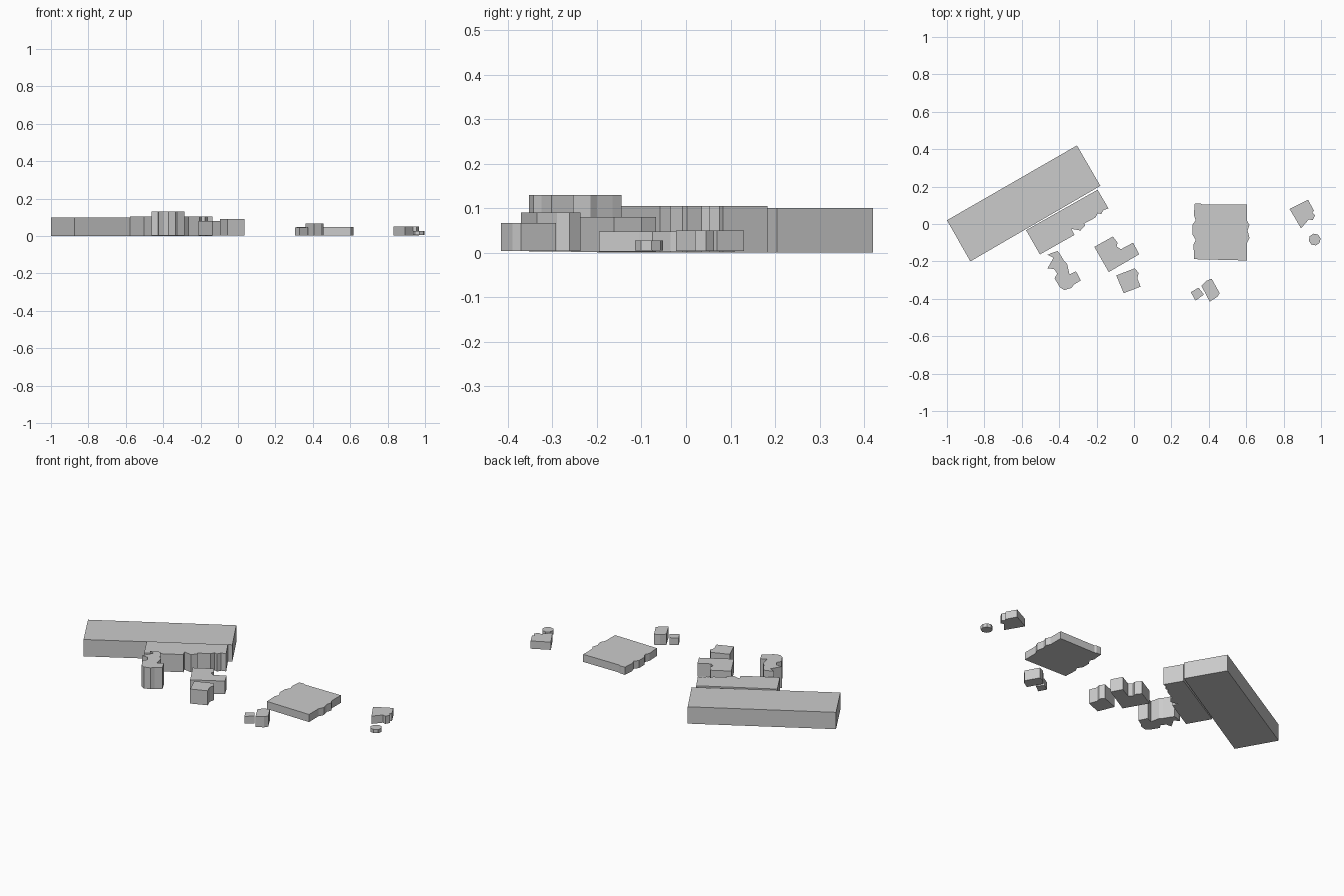
import bpy, bmesh, math


def block(name, footprint, base, top):
    """Extrude a ground-plan outline into a flat-roofed building."""
    bm = bmesh.new()
    face = bm.faces.new([bm.verts.new((x, y, base)) for x, y in footprint])
    walls = bmesh.ops.extrude_face_region(bm, geom=[face])
    roof = [v for v in walls["geom"] if isinstance(v, bmesh.types.BMVert)]
    bmesh.ops.translate(bm, vec=(0, 0, top - base), verts=roof)
    bmesh.ops.recalc_face_normals(bm, faces=bm.faces)
    mesh = bpy.data.meshes.new(name)
    bm.to_mesh(mesh)
    bm.free()
    bpy.context.collection.objects.link(bpy.data.objects.new(name, mesh))


# long hall
block("long_hall", [(-1, .02), (-.875, -.2), (-.18, .204), (-.305, .42)], 0, .1)

# stepped terrace beside the hall
block("terrace_building", [
    (-.577, -.033), (-.503, -.163), (-.318, -.058), (-.334, -.026),
    (-.286, -.035), (-.262, -.008), (-.267, .002), (-.205, .035),
    (-.195, .058), (-.176, .053), (-.163, .075), (-.136, .083),
    (-.195, .183)], 0, .105)

# tall house with bays
block("tall_house", [
    (-.463, -.165), (-.44, -.155), (-.408, -.145), (-.393, -.165),
    (-.372, -.2), (-.357, -.215), (-.345, -.27), (-.31, -.253),
    (-.285, -.302), (-.322, -.325), (-.335, -.342), (-.372, -.353),
    (-.395, -.34), (-.425, -.29), (-.41, -.265), (-.428, -.24),
    (-.463, -.238), (-.43, -.18)], .003, .13)

# house with a recessed corner
block("corner_house", [
    (-.212, -.122), (-.135, -.257), (.028, -.162), (-.005, -.1),
    (-.07, -.135), (-.093, -.12), (-.088, -.1), (-.113, -.067)], .002, .08)

# square house
block("square_house", [
    (-.095, -.275), (-.055, -.37), (.035, -.335), (.018, -.29),
    (.025, -.262), (.004, -.237)], .004, .09)

# broad low building with bowed side bays
block("broad_building", [
    (.325, .11), (.355, .11), (.365, .104), (.603, .104), (.603, .02),
    (.617, -.005), (.607, -.035), (.618, -.075), (.603, -.105),
    (.603, -.195), (.322, -.188), (.318, -.11), (.33, -.085),
    (.312, -.055), (.312, -.005), (.33, .02), (.32, .05)], .003, .048)

# cottage and its shed
block("cottage", [
    (.36, -.33), (.385, -.305), (.415, -.292), (.458, -.37),
    (.445, -.39), (.405, -.415)], .004, .067)
block("cottage_shed", [
    (.304, -.365), (.345, -.34), (.374, -.377), (.329, -.41)], .004, .046)

# outlying house
block("outlying_house", [
    (.832, .08), (.93, .13), (.963, .07), (.953, .062), (.968, .045),
    (.955, .02), (.935, .025), (.893, -.023)], .004, .05)

# small many-sided garden hut
block("garden_hut", [
    (.966 + .032 * math.cos(math.radians(45 * i + 10)),
     -.083 + .032 * math.sin(math.radians(45 * i + 10)))
    for i in range(8)], .005, .027)
